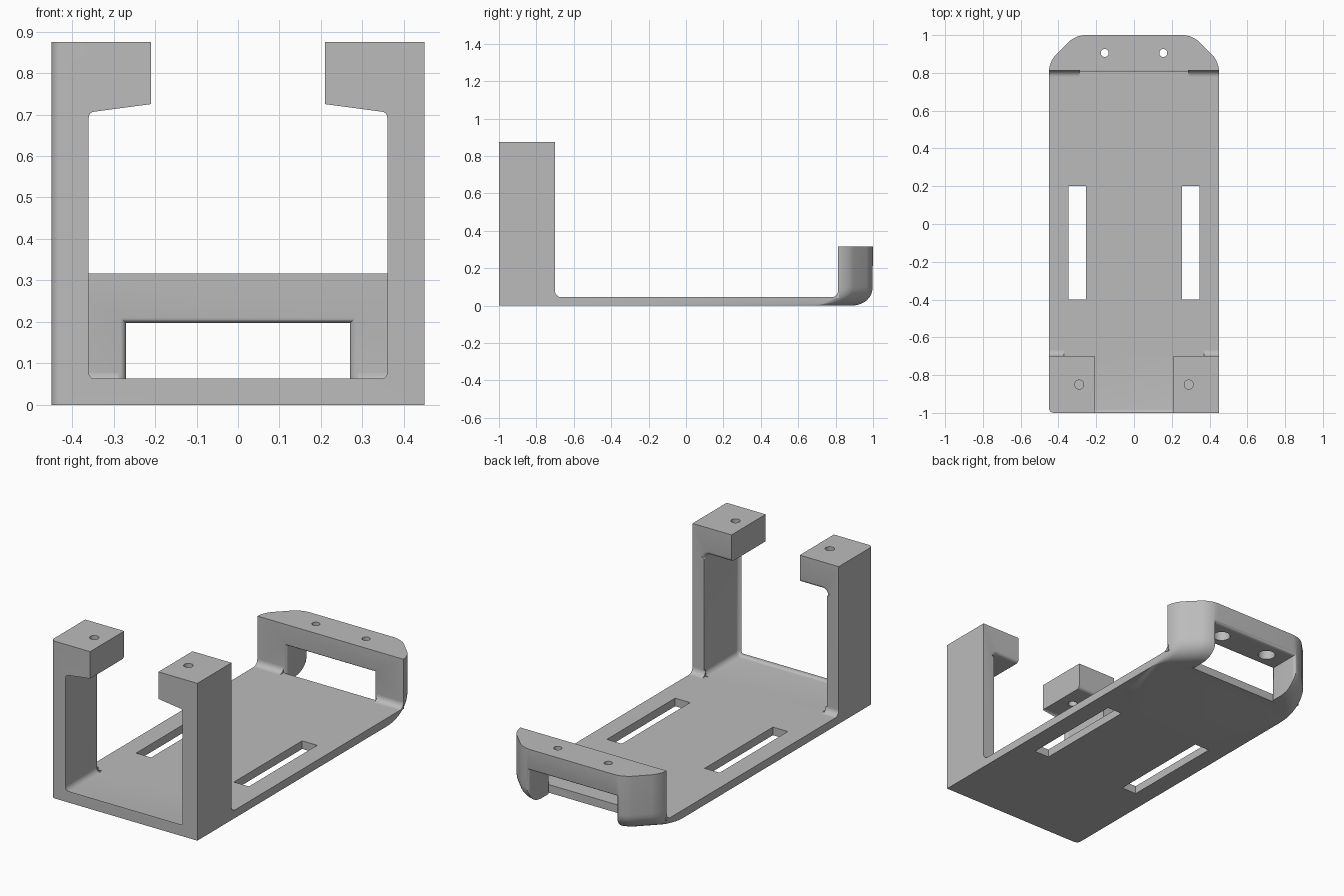
import bpy, bmesh, math
from mathutils import Vector

if "Cube" in bpy.data.objects:
    bpy.data.objects.remove(bpy.data.objects["Cube"], do_unlink=True)

grey = bpy.data.materials.new("mid grey")
grey.use_nodes = True
COLOUR = (0.5, 0.5, 0.5, 1)
grey.diffuse_color = COLOUR
grey.node_tree.nodes["Principled BSDF"].inputs["Base Color"].default_value = COLOUR

HALF, PLATE, POST_BACK, RAIL_FRONT = 0.45, 0.045, -0.70, 0.81
RAIL_TOP, TOP = 0.317, 0.875


def finish(name, bm):
    bmesh.ops.recalc_face_normals(bm, faces=bm.faces)
    mesh = bpy.data.meshes.new(name)
    bm.to_mesh(mesh)
    bm.free()
    mesh.materials.append(grey)
    ob = bpy.data.objects.new(name, mesh)
    bpy.context.collection.objects.link(ob)
    return ob


def loft(rings):
    """Closed solid through rings of equal point count."""
    bm = bmesh.new()
    loops = [[bm.verts.new(p) for p in ring] for ring in rings]
    for a, b in zip(loops, loops[1:]):
        for i in range(len(a)):
            j = (i + 1) % len(a)
            bm.faces.new((a[i], a[j], b[j], b[i]))
    bm.faces.new(loops[0])
    bm.faces.new(loops[-1])
    return bm


def box(name, x, y, z):
    return finish(name, loft([[(x[0], y[0], h), (x[1], y[0], h),
                               (x[1], y[1], h), (x[0], y[1], h)] for h in z]))


def cylinder(name, x, y, z, radius):
    turn = [math.tau * i / 32 for i in range(32)]
    return finish(name, loft([[(x + radius * math.cos(a), y + radius * math.sin(a), h)
                               for a in turn] for h in z]))


def rounded(points, sizes, steps=6):
    """Round the corners of a 2D outline; size 0 leaves a corner sharp."""
    out = []
    for i, (p, s) in enumerate(zip(points, sizes)):
        p, before, after = (Vector(q) for q in (p, points[i - 1], points[(i + 1) % len(points)]))
        if not s:
            out.append(p)
            continue
        a = p + (before - p).normalized() * s
        b = p + (after - p).normalized() * s
        for k in range(steps + 1):
            t = k / steps
            # weighted middle gives a true arc at right angles
            w = 2 * t * (1 - t) * 0.7071
            d = (1 - t) ** 2 + w + t * t
            out.append((a * (1 - t) ** 2 + p * w + b * t * t) / d)
    return out


def mirrored(half):
    return half + [(-x, y) for x, y in reversed(half)]


def cut(target, cutters):
    bpy.context.view_layer.objects.active = target
    for c in cutters:
        mod = target.modifiers.new("cut", "BOOLEAN")
        mod.operation, mod.solver, mod.object = "DIFFERENCE", "EXACT", c
        bpy.ops.object.modifier_apply(modifier=mod.name)
        bpy.data.objects.remove(c, do_unlink=True)


def smooth(ob):
    bpy.ops.object.select_all(action="DESELECT")
    ob.select_set(True)
    bpy.context.view_layer.objects.active = ob
    bpy.ops.object.shade_smooth_by_angle(angle=math.radians(32))


# Base plate and back rail: one body with clipped back corners and a rounded underside
UNDER = 0.10


def body_outline(inset):
    diagonal = 1.31 - inset * math.sqrt(2)
    half = [(HALF, POST_BACK), (HALF, diagonal - HALF), (diagonal - 1 + inset, 1 - inset)]
    sizes = [0, 0.05, 0.05]
    return rounded(mirrored(half), sizes + sizes[::-1])


levels = []
for k in range(9):
    a = math.pi / 2 * k / 8
    levels.append((UNDER * (1 - math.sin(a)), UNDER * (1 - math.cos(a))))
levels.append((0, RAIL_TOP))
base = finish("base_plate_and_back_rail",
              loft([[(p.x, p.y, z) for p in body_outline(d)] for d, z in levels]))

# Rail window with softened rims on both faces
RIM = 0.02
stations = []
for k in range(7):
    t = RIM * k / 6
    stations.append((t, RIM - math.sqrt(RIM ** 2 - (RIM - t) ** 2)))
sections = [(RAIL_FRONT + t, e) for t, e in stations]
sections += [(1 - t, e) for t, e in reversed(stations)] + [(1.05, RIM)]
window = finish("window_cutter", loft([[(-0.27 - e, y, -0.1), (0.27 + e, y, -0.1),
                                        (0.27 + e, y, 0.197 + e), (-0.27 - e, y, 0.197 + e)]
                                       for y, e in sections]))
cutters = [window, box("space_cutter", (-1, 1), (-1, RAIL_FRONT + 0.002), (PLATE, 1))]
for s in (-1, 1):
    # Strap slots, screw holes and counterbores
    cutters.append(box("slot_cutter", sorted((s * 0.255, s * 0.347)), (-0.4, 0.2), (-0.1, 0.1)))
    cutters.append(cylinder("screw_cutter", s * 0.155, 0.905, (0.15, 0.5), 0.021))
    cutters.append(cylinder("counterbore_cutter", s * 0.155, 0.905, (0.12, 0.25), 0.045))
cut(base, cutters)
smooth(base)

# Front frame: two posts with inward arms, joined by the plate
half = [(HALF, 0), (HALF, TOP), (0.21, TOP), (0.21, 0.725), (0.378, 0.725), (0.378, PLATE)]
sizes = [0, 0, 0, 0, 0.032, 0.032]
profile = rounded(mirrored(half), sizes + sizes[::-1])
bm = loft([[(p.x, y, p.y) for p in profile] for y in (-1, POST_BACK)])


def bevel_where(rule, width):
    edges = [e for e in bm.edges if all(rule(v.co) for v in e.verts)]
    bmesh.ops.bevel(bm, geom=edges, offset=width, segments=5, profile=0.5, affect="EDGES")


def inner(co):
    return abs(co.x) < 0.379 and PLATE - 0.001 < co.z < 0.726


for s in (-1, 1):
    bevel_where(lambda co: abs(co.x - s * HALF) < 0.001 and co.y < -0.999, 0.025)
bevel_where(lambda co: inner(co) and co.y < -0.999, 0.018)
bevel_where(lambda co: inner(co) and co.y > POST_BACK - 0.001 and co.z > 0.1, 0.018)
frame = finish("front_frame", bm)
cut(frame, [cylinder("arm_hole_cutter", s * 0.29, -0.85, (0.6, 1), 0.024) for s in (-1, 1)])
smooth(frame)


# Concave fillets where posts and rail legs meet the plate
def fillet(name, x0, x1, wall, direction, r=0.032):
    section = [(wall - direction * 0.005, PLATE - 0.005), (wall + direction * r, PLATE - 0.005)]
    for k in range(9):
        a = math.pi / 2 * k / 8
        section.append((wall + direction * r * (1 - math.sin(a)), PLATE + r * (1 - math.cos(a))))
    section.append((wall - direction * 0.005, PLATE + r))
    smooth(finish(name, loft([[(x, y, z) for y, z in section] for x in (x0, x1)])))


for side, s in (("right", -1), ("left", 1)):
    fillet(side + "_post_fillet", s * 0.37, s * HALF, POST_BACK, 1)
    fillet(side + "_rail_fillet", s * 0.288, s * HALF, RAIL_FRONT + 0.002, -1)
